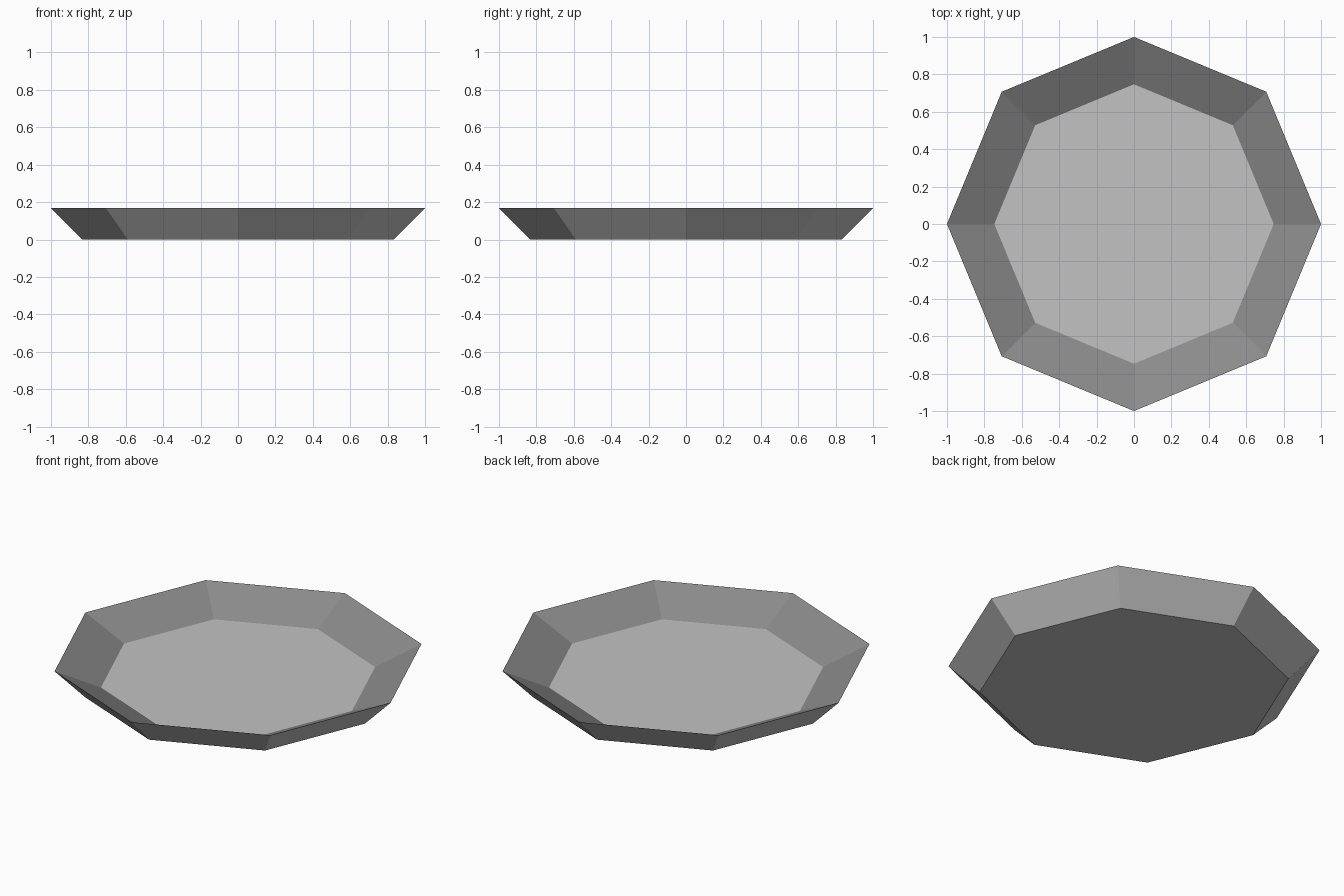
import bpy, bmesh, math

if "Cube" in bpy.data.objects:
    bpy.data.objects.remove(bpy.data.objects["Cube"])

SIDES = 8
# (radius, height) of each ring: outer base, sharp rim, inner floor
PROFILE = [(0.832, 0.0), (1.0, 0.168), (0.747, 0.052)]


def flat_material(name, value):
    mat = bpy.data.materials.new(name)
    mat.diffuse_color = (value, value, value, 1.0)
    mat.use_nodes = True
    mat.node_tree.nodes["Principled BSDF"].inputs["Base Color"].default_value = mat.diffuse_color
    return mat


def ring(bm, radius, z):
    return [bm.verts.new((radius * math.cos(math.tau * i / SIDES),
                          radius * math.sin(math.tau * i / SIDES), z))
            for i in range(SIDES)]


bm = bmesh.new()
rings = [ring(bm, r, z) for r, z in PROFILE]

# Underside and inner floor
bm.faces.new(list(reversed(rings[0])))
bm.faces.new(rings[-1])

# Outer wall (light) and sloping inner wall (dark)
for level, (low, high) in enumerate(zip(rings, rings[1:])):
    for i in range(SIDES):
        j = (i + 1) % SIDES
        face = bm.faces.new((low[i], low[j], high[j], high[i]))
        face.material_index = level

bmesh.ops.recalc_face_normals(bm, faces=bm.faces)
mesh = bpy.data.meshes.new("dish")
bm.to_mesh(mesh)
bm.free()

mesh.materials.append(flat_material("light grey", 0.54))
mesh.materials.append(flat_material("dark grey", 0.26))
dish = bpy.data.objects.new("dish", mesh)
bpy.context.collection.objects.link(dish)
